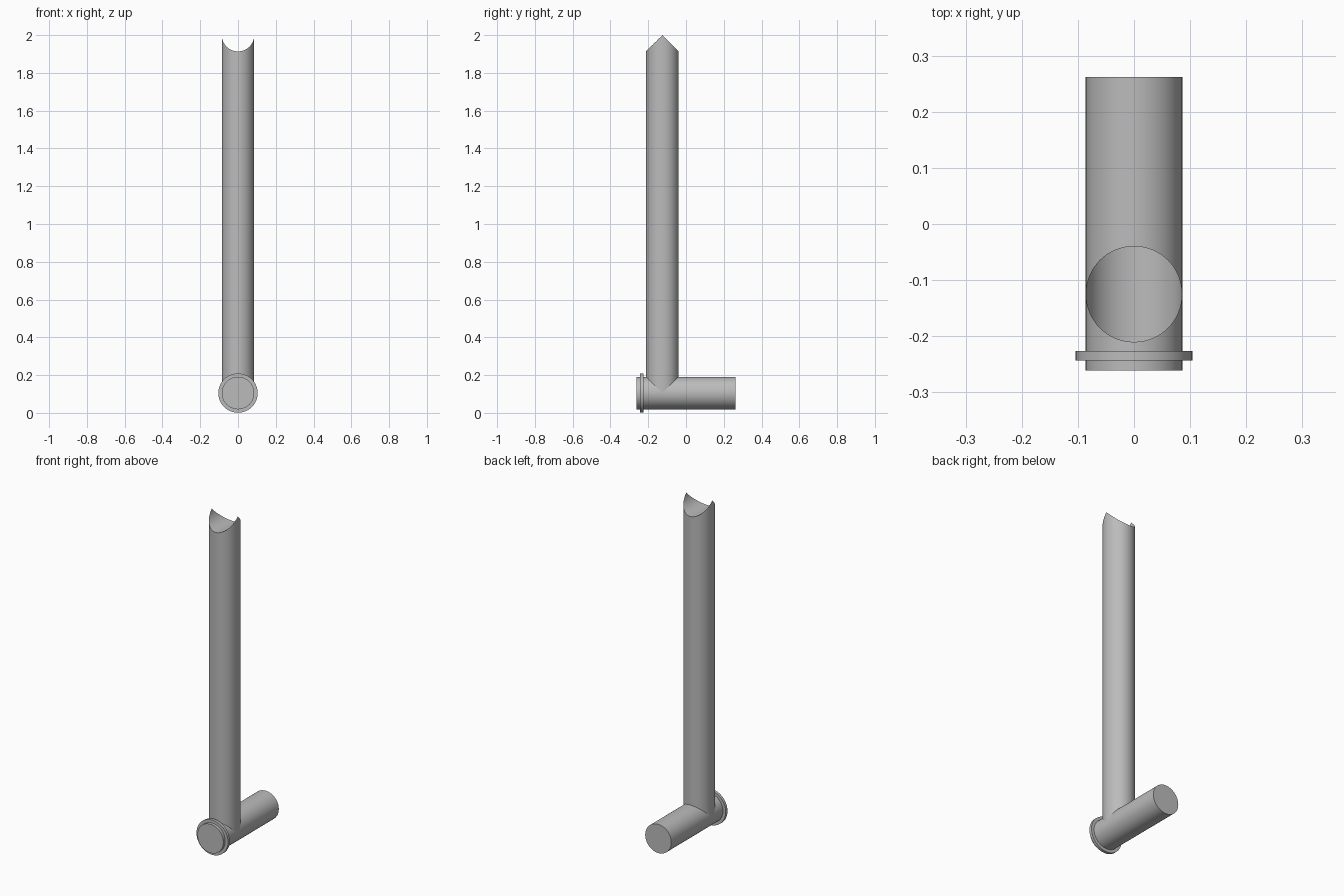
import bpy, bmesh, math

cube = bpy.data.objects.get("Cube")
if cube:
    bpy.data.objects.remove(cube, do_unlink=True)

R = 0.086          # pipe radius
AXIS_Z = 0.105     # height of the lower pipe's axis
POST_Y = -0.125    # position of the upright pipe
TOP_Z = 2.0        # height of the saddle cut's axis
SEG = 64

grey = bpy.data.materials.new("grey_metal")
grey.use_nodes = True
colour = (0.5, 0.5, 0.5, 1)
grey.diffuse_color = colour
grey.node_tree.nodes["Principled BSDF"].inputs["Base Color"].default_value = colour


def finish(name, bm):
    bmesh.ops.recalc_face_normals(bm, faces=bm.faces)
    mesh = bpy.data.meshes.new(name)
    bm.to_mesh(mesh)
    bm.free()
    obj = bpy.data.objects.new(name, mesh)
    bpy.context.collection.objects.link(obj)
    mesh.materials.append(grey)
    bpy.ops.object.select_all(action="DESELECT")
    obj.select_set(True)
    bpy.context.view_layer.objects.active = obj
    bpy.ops.object.shade_smooth_by_angle(angle=math.radians(30))


def circle(radius):
    for i in range(SEG):
        a = 2 * math.pi * i / SEG
        yield radius * math.cos(a), radius * math.sin(a)


def lathe_along_y(name, profile):
    """Closed round part from (y, radius) steps along the lower axis."""
    bm = bmesh.new()
    rings = [[bm.verts.new((x, y, AXIS_Z + z)) for x, z in circle(r)]
             for y, r in profile]
    for a, b in zip(rings, rings[1:]):
        for i in range(SEG):
            j = (i + 1) % SEG
            bm.faces.new((a[i], a[j], b[j], b[i]))
    bm.faces.new(rings[0])
    bm.faces.new(rings[-1])
    finish(name, bm)


# lower pipe with its collar near the front end
lathe_along_y("lower_pipe", [(-0.261, R), (-0.243, R), (-0.243, 0.104),
                             (-0.226, 0.104), (-0.226, R), (0.262, R)])

# upright pipe: fitted over the lower pipe, saddle cut at the top
bm = bmesh.new()
low, high = [], []
for x, y in circle(R):
    drop = abs(y)      # equal radii, so the saddle height follows |y|
    low.append(bm.verts.new((x, POST_Y + y, AXIS_Z + drop)))
    high.append(bm.verts.new((x, POST_Y + y, TOP_Z - drop)))
for i in range(SEG):
    j = (i + 1) % SEG
    bm.faces.new((low[i], low[j], high[j], high[i]))

# concave saddle surface, in strips running front to back
for i in range(SEG // 2):
    strip = [high[i], high[i + 1], high[-i - 1], high[-i % SEG]]
    bm.faces.new(list(dict.fromkeys(strip)))
finish("upright_pipe", bm)
